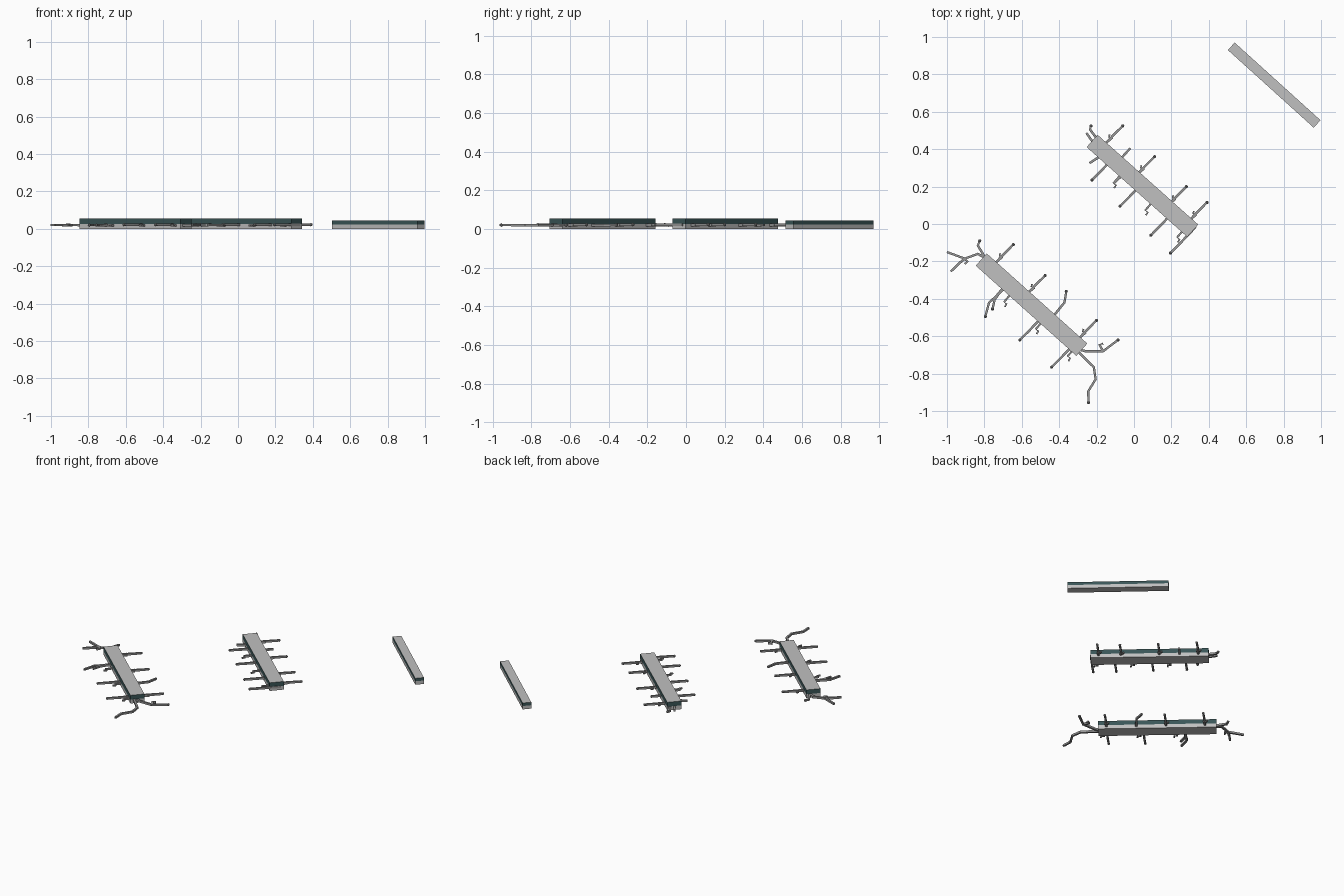
import bpy, bmesh, math
from mathutils import Vector

if "Cube" in bpy.data.objects:
    bpy.data.objects.remove(bpy.data.objects["Cube"])


def mat(name, hexcol):
    m = bpy.data.materials.new(name)
    lin = []
    for i in (0, 2, 4):
        c = int(hexcol[i:i + 2], 16) / 255
        lin.append(c / 12.92 if c <= 0.04045 else ((c + 0.055) / 1.055) ** 2.4)
    m.diffuse_color = (*lin, 1)
    m.use_nodes = True
    m.node_tree.nodes["Principled BSDF"].inputs["Base Color"].default_value = m.diffuse_color
    return m


GREY = mat("light grey", "C0C0C0")
EDGE = mat("dark slate", "3A5658")
ROOT = mat("root grey", "969696")


def finish(bm, name, mats):
    me = bpy.data.meshes.new(name)
    bm.to_mesh(me)
    bm.free()
    for m in mats:
        me.materials.append(m)
    ob = bpy.data.objects.new(name, me)
    bpy.context.collection.objects.link(ob)
    return ob


# two-layer bar: grey base, dark-edged slab with a light top
def bar(name, a, b, width, mid, top):
    a, b = Vector(a), Vector(b)
    d = (b - a).normalized()
    n = Vector((-d.y, d.x)) * width / 2
    corners = [a - n, b - n, b + n, a + n]
    bm = bmesh.new()
    rings = [[bm.verts.new((c.x, c.y, z)) for c in corners] for z in (0, mid, top)]
    bm.faces.new(rings[0][::-1])
    bm.faces.new(rings[2])
    for k in range(2):
        for i in range(4):
            j = (i + 1) % 4
            f = bm.faces.new((rings[k][i], rings[k][j], rings[k + 1][j], rings[k + 1][i]))
            f.material_index = k  # upper sides are the dark edge
    finish(bm, name, [GREY, EDGE])


bar("bar_front", (-0.817, -0.190), (-0.279, -0.672), 0.088, 0.026, 0.055)
bar("bar_middle", (-0.224, 0.444), (0.314, -0.036), 0.088, 0.026, 0.055)
bar("bar_back", (0.520, 0.950), (0.979, 0.535), 0.054, 0.023, 0.043)


# square tube along a path near ground level, with optional knob at the tip
def twig(bm, path, r=0.0068, z=0.022, knob=False):
    pts = [Vector((x, y, z)) for x, y in path]
    rings = []
    for i, p in enumerate(pts):
        t = (pts[min(i + 1, len(pts) - 1)] - pts[max(i - 1, 0)]).normalized()
        s = Vector((-t.y, t.x, 0))
        rr = r * (1 - 0.15 * i / (len(pts) - 1))
        rings.append([bm.verts.new(p + rr * (s * a + Vector((0, 0, b))))
                      for a, b in ((1, -1), (1, 1), (-1, 1), (-1, -1))])
    faces = []
    for u, v in zip(rings, rings[1:]):
        for k in range(4):
            faces.append(bm.faces.new((u[k], u[(k + 1) % 4], v[(k + 1) % 4], v[k])))
    faces += [bm.faces.new(rings[0]), bm.faces.new(rings[-1][::-1])]
    bmesh.ops.recalc_face_normals(bm, faces=faces)
    if knob:
        res = bmesh.ops.create_icosphere(bm, subdivisions=1, radius=0.0095)
        bmesh.ops.translate(bm, vec=pts[-1], verts=res["verts"])


def off(p, dx, dy):
    return (p[0] + dx, p[1] + dy)


# straight roots: tip position, side (+1 back, -1 front)
def straight(bm, tip, s):
    twig(bm, [off(tip, -s * 0.135, -s * 0.14), off(tip, -s * 0.05, -s * 0.05), tip], knob=True)


# little hooked rootlet
def hook(bm, p, s):
    if s > 0:
        path = [off(p, -0.03, -0.03), off(p, 0.013, 0.004), off(p, -0.004, 0.01), off(p, 0.0, 0.024)]
    else:
        path = [off(p, 0.045, 0.06), off(p, 0.0, 0.008), off(p, 0.014, -0.002), off(p, 0.004, -0.018)]
    twig(bm, path, 0.0055, 0.018)


BACK = [(0, 0), (0.17, -0.165), (0.34, -0.325), (0.45, -0.41)]
FRONT = [(-0.165, -0.29), (-0.015, -0.43), (0.15, -0.585), (0.255, -0.68)]
for name, o in (("front", (-0.645, -0.11)), ("middle", (-0.06, 0.525))):
    bm = bmesh.new()
    for i, t in enumerate(BACK):
        tip = off(o, *t)
        if name == "front" and i == 2:
            continue
        if name == "front" and i == 3:
            tip = (-0.20, -0.515)
        straight(bm, tip, 1)
        hook(bm, off(tip, -0.07, -0.07), 1)
    if name == "front":
        tips = [(-0.61, -0.62), (-0.44, -0.765)]
    else:
        tips = [off(o, *t) for t in FRONT]
    for tip in tips:
        straight(bm, tip, -1)
    for i in range(3):
        hook(bm, off(o, -0.05 + 0.17 * i, -0.315 - 0.145 * i), -1)
    # irregular roots
    if name == "front":
        odd = [
            [(-0.78, -0.19), (-0.835, -0.16), (-0.905, -0.185), (-1.0, -0.15)],
            [(-0.905, -0.185), (-0.94, -0.215), (-0.98, -0.255)],
            [(-0.905, -0.188), (-0.89, -0.2), (-0.905, -0.215)],
            [(-0.79, -0.20), (-0.805, -0.165), (-0.835, -0.115), (-0.825, -0.09)],
            [(-0.68, -0.32), (-0.74, -0.39), (-0.775, -0.42), (-0.795, -0.495)],
            [(-0.68, -0.33), (-0.725, -0.375), (-0.745, -0.405), (-0.757, -0.455)],
            [(-0.46, -0.52), (-0.425, -0.485), (-0.372, -0.42), (-0.362, -0.36)],
            [(-0.31, -0.665), (-0.26, -0.68), (-0.165, -0.68), (-0.085, -0.62)],
            [(-0.165, -0.68), (-0.185, -0.645), (-0.165, -0.64)],
            [(-0.33, -0.66), (-0.29, -0.69), (-0.215, -0.765), (-0.205, -0.83),
             (-0.245, -0.895), (-0.243, -0.955)],
        ]
    else:
        odd = [
            [(-0.19, 0.44), (-0.205, 0.465), (-0.235, 0.505), (-0.23, 0.525)],
            [(-0.20, 0.42), (-0.225, 0.445), (-0.255, 0.487)],
            [(-0.15, 0.38), (-0.20, 0.35), (-0.238, 0.325)],
            [(-0.11, 0.315), (-0.07, 0.35), (-0.02, 0.405)],
            [(-0.03, 0.28), (-0.08, 0.245), (-0.11, 0.215)],
        ]
    for path in odd:
        twig(bm, path, 0.007, 0.02, knob=len(path) > 3 and path[-1][0] > -0.99)
    finish(bm, name + "_roots", [ROOT])
